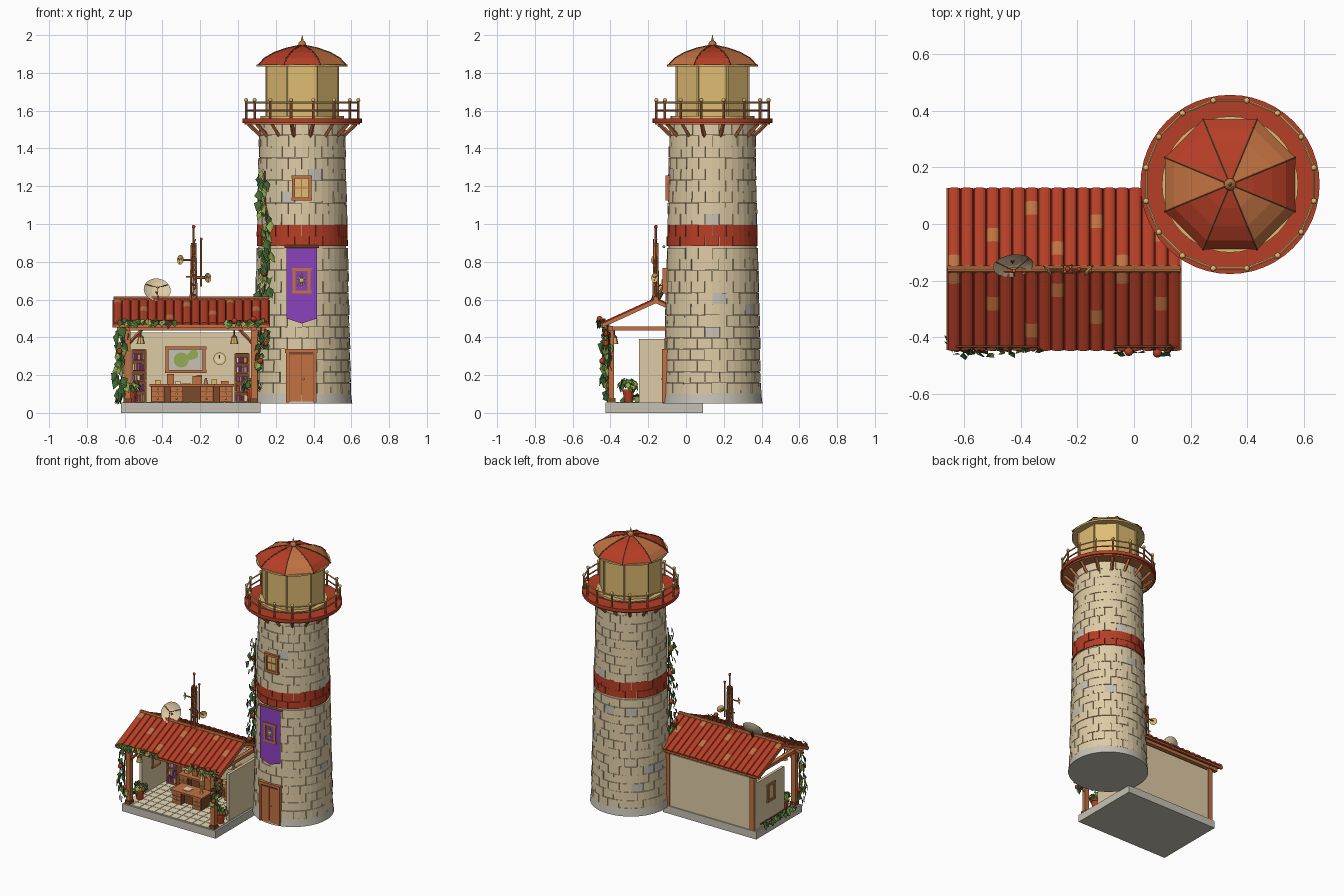
import bpy, bmesh, random
from math import sin, cos, pi, radians
from mathutils import Vector as V, Matrix as M

if "Cube" in bpy.data.objects:
    bpy.data.objects.remove(bpy.data.objects["Cube"])

random.seed(4)
SRGB = dict(stone=(222, 203, 165), red=(182, 62, 38), wood=(194, 114, 66), dark_wood=(122, 74, 42),
            gold=(224, 188, 114), purple=(138, 66, 190), leaf=(66, 106, 52), lime=(148, 172, 82),
            grey=(198, 193, 180), cream=(234, 220, 186))
MATS = {}
for k, c in SRGB.items():
    m = bpy.data.materials.new(k)
    m.diffuse_color = [((v / 255 + .055) / 1.055) ** 2.4 for v in c] + [1]
    m.use_nodes = True
    m.node_tree.nodes["Principled BSDF"].inputs["Base Color"].default_value = m.diffuse_color
    MATS[k] = m


class Part:
    """Collects primitives into one named object."""
    def __init__(s, name):
        s.name, s.bm, s.used = name, bmesh.new(), []

    def idx(s, mat):
        if mat not in s.used:
            s.used.append(mat)
        return s.used.index(mat)

    def mark(s, verts, mat):
        for f in {f for v in verts for f in v.link_faces}:
            f.material_index = s.idx(mat)

    def box(s, mat, x0, x1, y0, y1, z0, z1):
        t = M.Translation(((x0 + x1) / 2, (y0 + y1) / 2, (z0 + z1) / 2)) @ M.Diagonal((x1 - x0, y1 - y0, z1 - z0, 1))
        s.mark(bmesh.ops.create_cube(s.bm, size=1, matrix=t)['verts'], mat)

    def tube(s, mat, p, q, r, r2=None, n=8, spin=0):
        p, q = V(p), V(q)
        d = q - p
        t = M.Translation((p + q) / 2) @ d.to_track_quat('Z', 'Y').to_matrix().to_4x4() @ M.Rotation(spin, 4, 'Z')
        s.mark(bmesh.ops.create_cone(s.bm, cap_ends=True, segments=n, radius1=r, radius2=r if r2 is None else r2,
                                     depth=d.length, matrix=t)['verts'], mat)

    def ball(s, mat, c, r):
        s.mark(bmesh.ops.create_uvsphere(s.bm, u_segments=10, v_segments=6, radius=r, matrix=M.Translation(c))['verts'], mat)

    def poly(s, mat, pts):
        f = s.bm.faces.new([s.bm.verts.new(p) for p in pts])
        f.material_index = s.idx(mat)

    def leaf(s, p, out, size):
        out = (V(out) + V([random.uniform(-.4, .4) for _ in range(3)])).normalized()
        d = V((random.uniform(-.6, .6), random.uniform(-.6, .6), -1))
        d = (d - out * d.dot(out) * .8).normalized()
        w, p = d.cross(out).normalized() * size * .4, V(p)
        mat = 'lime' if random.random() < .3 else 'leaf'
        mid, tip, up = p + d * size * .45, p + d * size, out * size * .12
        s.poly(mat, [p, mid + w + up, tip, mid])
        s.poly(mat, [p, mid, tip, mid - w + up])

    def done(s, smooth=False):
        me = bpy.data.meshes.new(s.name)
        s.bm.to_mesh(me)
        s.bm.free()
        for k in s.used:
            me.materials.append(MATS[k])
        o = bpy.data.objects.new(s.name, me)
        bpy.context.collection.objects.link(o)
        if smooth:
            bpy.ops.object.select_all(action='DESELECT')
            o.select_set(True)
            bpy.context.view_layer.objects.active = o
            bpy.ops.object.shade_smooth_by_angle(angle=radians(35))
        return o


CX, CY = .34, .14


def at(r, a, z):
    return V((CX + r * cos(a), CY + r * sin(a), z))


def tower_r(z):
    return .255 - .03 * (z - .1) / 1.4


# Tower foundation and core
p = Part('tower_base')
p.tube('grey', (CX, CY, .05), (CX, CY, .105), .265, .258, 40)
p.done(True)
p = Part('tower_core')
p.tube('stone', (CX, CY, .1), (CX, CY, 1.54), .249, .219, 40)
p.done(True)

# Staggered bricks with a red band
p = Part('tower_bricks')
ROWS, N = 24, 20
h = 1.43 / ROWS
for i in range(ROWS):
    z0, z1 = .1 + i * h, .1 + (i + 1) * h - .0015
    for j in range(N):
        a0 = 2 * pi * (j + .5 * (i % 2)) / N
        a1, k = a0 + 2 * pi / N * .965, random.uniform(0, .005)
        am = (a0 + a1) / 2
        mat = 'red' if i in (13, 14) else 'grey' if random.random() < .03 else 'stone'
        zs = (z0 + .01 * (i == 13), z1 + .006 * (i == 14)) if mat == 'red' else (z0, z1)
        o = [at(tower_r(z) + k, a, z) for z in zs for a in (a0, am, a1)]
        b = [at(tower_r(z) - .02, a, z) for z in zs for a in (a0, am, a1)]
        for q in ([o[0], o[1], o[4], o[3]], [o[1], o[2], o[5], o[4]], [o[3], o[4], o[5], b[5], b[4], b[3]],
                  [b[0], b[1], b[2], o[2], o[1], o[0]], [b[0], o[0], o[3], b[3]], [o[2], b[2], b[5], o[5]]):
            p.poly(mat, q)
p.done()

# Gallery deck, brackets and railing
p = Part('gallery_deck')
p.tube('red', (CX, CY, 1.535), (CX, CY, 1.558), .317, n=48)
p.tube('wood', (CX, CY, 1.526), (CX, CY, 1.536), .305, n=48)
p.tube('gold', (CX, CY, 1.555), (CX, CY, 1.572), .222, n=40)
p.done(True)
p = Part('gallery_railing')
for i in range(16):
    a, b = 2 * pi * (i + .5) / 16, 2 * pi * (i + 1.5) / 16
    p.tube('wood', at(.22, a, 1.465), at(.29, a, 1.53), .011, n=4)
    p.tube('wood', at(.303, a, 1.555), at(.303, a, 1.65), .007)
    p.ball('gold', at(.303, a, 1.656), .011)
    for z in (1.6, 1.643):
        p.tube('wood' if z < 1.62 else 'gold', at(.303, a, z), at(.303, b, z), .005, n=6)
p.done()

# Octagonal lantern room under a round eave plate
p = Part('lantern_room')
p.tube('gold', (CX, CY, 1.57), (CX, CY, 1.84), .206, n=8, spin=pi / 8)
p.tube('gold', (CX, CY, 1.833), (CX, CY, 1.845), .241, n=40)
for i in range(8):
    a = (i + .5) * pi / 4
    p.tube('gold', at(.205, a, 1.56), at(.205, a, 1.84), .007, n=6)
p.done()

# Dome with two roof colours, ribs and finial
p = Part('lantern_dome')
prof = [(.25, 1.843), (.215, 1.878), (.16, 1.907), (.09, 1.93), (.02, 1.944)]
for i in range(8):
    a, b = (i - .5) * pi / 4, (i + .5) * pi / 4
    for (r0, z0), (r1, z1) in zip(prof, prof[1:]):
        p.poly('wood' if i in (1, 4, 7) else 'red', [at(r0, a, z0), at(r0, b, z0), at(r1, b, z1), at(r1, a, z1)])
        p.tube('dark_wood', at(r0, a, z0), at(r1, a, z1), .004, n=5)
p.ball('wood', (CX, CY, 1.95), .022)
p.tube('gold', (CX, CY, 1.96), (CX, CY, 2.0), .01, .001)
p.done()


# Windows: frame, pane and cross bars on a plane facing -y
def window(p, x, y, z, w, h, pane='gold', d=.01):
    p.box(pane, x - w, x + w, y, y + .03, z - h, z + h)
    for sx in (-1, 1):
        p.box('wood', x + sx * w - .008, x + sx * w + .008, y - d, y + .03, z - h - .008, z + h + .008)
        p.box('wood', x - w - .012, x + w + .012, y - d - .001, y + .03, z + sx * h - .008, z + sx * h + .008)


p = Part('upper_window')
window(p, .337, -.098, 1.19, .043, .058)
p.box('wood', .334, .34, -.103, -.09, 1.13, 1.25)
p.box('wood', .294, .38, -.103, -.09, 1.187, 1.193)
p.done()
p = Part('tower_door')
p.box('dark_wood', .263, .407, -.119, -.07, .06, .32)
for x0, x1 in ((.272, .333), (.337, .398)):
    p.box('wood', x0, x1, -.124, -.1, .06, .31)
for x in (.262, .408):
    p.box('wood', x - .008, x + .008, -.126, -.07, .055, .325)
p.box('wood', .25, .42, -.128, -.07, .318, .338)
p.ball('gold', (.347, -.125, .18), .006)
p.done()

# Pointed banner with framed sun emblem
p = Part('banner')
shape = [(.258, .88), (.258, .5), (.338, .473), (.418, .5), (.418, .88)]
for y in (-.119, -.115):
    p.poly('purple', [(x, y, z) for x, z in shape])
p.tube('wood', (.245, -.117, .88), (.43, -.117, .88), .008)
window(p, .337, -.1195, .7, .04, .06, 'purple', .005)
for i in range(8):
    a = i * pi / 4
    p.tube('gold', (.337, -.12, .7), (.337 + .03 * cos(a), -.12, .7 + .04 * sin(a)), .007, .001, 5)
p.ball('gold', (.337, -.114, .7), .016)
p.done()

# House slab, floor tiles and walls
p = Part('house_slab')
p.box('grey', -.62, .12, -.425, .09, 0, .054)
for i in range(12):
    for j in range(8):
        x, y = -.61 + i * .06, -.415 + j * .062
        p.box('cream', x, x + .057, y, y + .059, .05, .058)
p.done()
p = Part('house_walls')
p.box('stone', -.605, .105, .06, .082, .054, .425)
p.box('stone', -.605, -.585, -.25, .08, .054, .39)
p.box('stone', .085, .105, -.25, .08, .054, .39)
p.done()
p = Part('side_window')
window(p, 0, 0, 0, .034, .056, 'gold', .006)
o = p.done()
o.matrix_world = M.Translation((-.607, -.095, .27)) @ M.Rotation(-pi / 2, 4, 'Z')

# Timber frame
p = Part('timber_frame')
for x in (-.585, .085):
    s = 1 if x < 0 else -1
    for y in (-.395, .075):
        p.box('wood', x - .017, x + .017, y - .015, y + .015, .055, .45)
    p.box('dark_wood', x - .021, x + .021, -.416, -.374, .055, .08)
    p.tube('wood', (x, -.395, .36), (x + s * .08, -.395, .445), .009, n=4)
    p.box('wood', x - .014, x + .014, -.43, .1, .435, .457)
for y in (-.4, .08):
    p.box('wood', -.64, .145, y - .014, y + .014, .437, .46)
p.done()

# Barrel tile roof: two slopes of long half-round tiles with a few lighter patches
p = Part('tile_roof')
COLS, CR = 18, 6
cw = .825 / COLS
odd = {(int(3.5 + 2.6 * i), (2 + 2 * i) % 5) for i in range(-1, 6)}
for s in (-1, 1):
    def slope(t, x, up):
        return V((x, -.16 + s * (.285 * t + up * .3), .596 - .13 * t + up * .9))
    p.poly('wood', [slope(0, -.655, -.008), slope(0, .16, -.008), slope(1, .16, -.008), slope(1, -.655, -.008)])
    for c in range(COLS):
        for r in range(CR):
            u, v = [[slope(t / CR, -.66 + cw * (c + .5 - .5 * cos(a)), .014 * sin(a))
                     for a in [pi * n / 6 for n in range(7)]] for t in (r, r + 1)]
            for n in range(6):
                p.poly('wood' if (c, r) in odd else 'red', [u[n], u[n + 1], v[n + 1], v[n]])
        p.poly('red', v)
    for x in (-.655, .16):
        p.tube('wood', slope(0, x, -.006), slope(1.0, x, -.006), .012, n=4, spin=pi / 4)
    p.tube('wood', slope(.98, -.66, -.012), slope(.98, .165, -.012), .009, n=4, spin=pi / 4)
p.tube('wood', (-.66, -.16, .602), (.165, -.16, .602), .014, n=10)
p.done(True)


# Dishes and antenna mast on the ridge
def dish(p, c, n, r, mat='stone'):
    q = V(n).normalized().to_track_quat('Z', 'Y')
    def pt(k, a):
        return V(c) + q @ V((r * k * cos(a), r * k * sin(a), r * .3 * k * k))
    ks = (.02, .4, .75, 1)
    for i in range(20):
        a, b = 2 * pi * i / 20, 2 * pi * (i + 1) / 20
        for k0, k1 in zip(ks, ks[1:]):
            p.poly(mat, [pt(k0, a), pt(k0, b), pt(k1, b), pt(k1, a)])
    tip = V(c) + q @ V((0, 0, r * .6))
    for i in range(3):
        p.tube('wood', pt(.95, i * 2.1 + .5), tip, r * .03, n=5)
    p.ball('wood', tip, r * .09)


p = Part('satellite_dish')
dish(p, (-.43, -.13, .64), (.1, -.75, .5), .072)
p.tube('dark_wood', (-.43, -.15, .59), (-.43, -.125, .64), .009)
p.done(True)
p = Part('antenna_mast')
MX, MY = -.235, -.16
for sx in (-1, 1):
    for sy in (-1, 1):
        p.tube('wood', (MX + sx * .016, MY + sy * .012, .6), (MX + sx * .01, MY + sy * .008, .9), .006, n=5)
for i in range(6):
    p.box('dark_wood', MX - .016, MX + .016, MY - .014, MY + .014, .62 + i * .052, .63 + i * .052)
    p.tube('wood', (MX - .012, MY - .012, .62 + i * .05), (MX + .012, MY - .012, .67 + i * .05), .003, n=4)
p.tube('wood', (MX, MY, .6), (MX, MY, .985), .006)
p.ball('red', (MX, MY, .985), .01)
p.tube('wood', (-.195, MY, .67), (-.195, MY, .92), .005)
p.ball('red', (-.195, MY, .92), .008)
for x, z in ((-.3, .81), (-.165, .715)):
    p.tube('wood', (MX, MY, z), (x, MY, z), .005)
    dish(p, (x, MY, z), (1 if x > MX else -1, -.9, .1), .026, 'gold')
p.tube('wood', (MX - .04, MY, .72), (MX + .06, MY, .72), .004)
p.done()

# Furniture: desk with drawers, long cabinet, shelves of books
p = Part('desk_and_cabinet')
for x0, x1, y0, y1 in ((-.36, -.13, -.23, -.11), (-.46, -.03, -.01, .058)):
    p.box('wood', x0 - .008, x1 + .008, y0 - .008, y1, .14, .152)
    p.box('dark_wood', x0 + .01, x1 - .01, y0 + .04, y1, .058, .14)
    for a in [x0, x1 - .07] + ([-.3, -.22] if x0 < -.4 else []):
        p.box('dark_wood', a, a + .07, y0, y1, .058, .14)
        for k in range(3):
            p.box('wood', a + .004, a + .066, y0 - .003, y0 + .01, .063 + k * .026, .086 + k * .026)
            p.ball('gold', (a + .035, y0 - .004, .075 + k * .026), .005)
for x, w, z, c in ((-.44, .03, .175, 'gold'), (-.375, .035, .205, 'wood'), (-.33, .025, .17, 'cream'),
                   (-.22, .03, .2, 'wood'), (-.14, .03, .178, 'gold'), (-.09, .04, .17, 'wood')):
    p.box(c, x, x + w, .02, .045, .152, z)
p.box('cream', -.3, -.25, -.2, -.15, .152, .156)
p.tube('gold', (-.17, -.17, .152), (-.17, -.17, .185), .012, .005)
p.box('dark_wood', -.24, -.19, -.075, -.03, .1, .11)
p.box('wood', -.24, -.19, -.035, -.027, .11, .195)
p.box('dark_wood', -.225, -.205, -.06, -.04, .058, .1)
p.done()
p = Part('bookshelves')
for x, top in ((-.525, .335), (.022, .315)):
    p.box('dark_wood', x - .036, x + .036, .04, .06, .058, top)
    for sx in (-1, 1):
        p.box('wood', x + sx * .036 - .004, x + sx * .036 + .004, -.005, .06, .058, top)
    for k in range(6):
        z = .058 + k * (top - .062) / 5
        p.box('wood', x - .036, x + .036, -.005, .06, z, z + .006)
        for b in range(6 if k < 5 else 0):
            p.box(random.choice(['purple', 'purple', 'cream', 'red', 'gold']), x - .031 + b * .01, x - .023 + b * .01,
                  .005, .05, z + .006, z + .03 + random.random() * .012)
p.done()

# Wall map, clock and hanging lanterns
p = Part('wall_decor')
window(p, -.277, .05, .282, .098, .062, 'grey')
for x, z, r in ((-.3, .28, .04), (-.235, .31, .025), (-.25, .3, .02)):
    p.tube('lime', (x, .051, z), (x, .046, z), r, n=14)
p.tube('gold', (-.097, .06, .287), (-.097, .045, .287), .033, n=20)
p.tube('cream', (-.097, .046, .287), (-.097, .041, .287), .025, n=20)
p.tube('dark_wood', (-.097, .04, .287), (-.097, .04, .306), .003)
for x in (-.515, -.02):
    p.tube('dark_wood', (x, -.38, .41), (x, -.38, .445), .003)
    p.tube('gold', (x, -.38, .365), (x, -.38, .4), .022, .014, n=8)
    p.tube('dark_wood', (x, -.38, .4), (x, -.38, .415), .019, .003, 6)
p.done()

# Potted plants
p = Part('potted_plants')
for x in (-.565, .075):
    p.tube('red', (x, -.305, .057), (x, -.305, .115), .021, .03, 12)
    p.tube('red', (x, -.305, .112), (x, -.305, .124), .034, n=12)
    for i in range(26):
        a, r = i * 2.4, random.uniform(.01, .04)
        p.leaf((x + r * cos(a), -.305 + r * sin(a), random.uniform(.14, .185)), (cos(a), sin(a), .6), .04)
p.done()


# Climbing vines with red flowers: stem, then leaves scattered along it
def vine(name, pts, out, count, spread, size, flowers):
    p = Part(name)
    pts = [V(q) for q in pts]
    for a, b in zip(pts, pts[1:]):
        p.tube('dark_wood', a, b, .005, n=5)
    for i in range(count):
        t = (i + random.random()) / count * (len(pts) - 1)
        k = min(int(t), len(pts) - 2)
        c = pts[k].lerp(pts[k + 1], t - k) + V([random.uniform(-1, 1) * spread for _ in range(3)]) + V(out) * .012
        p.leaf(c, out, size * random.uniform(.8, 1.2))
        if flowers and i % (count // flowers) == 4:
            p.ball('red', c + V(out) * .012, .016)
    p.done()


vine('tower_vine', [at(tower_r(z) + .012, radians(220 + 6 * sin(z * 9)), z) for z in [.52 + .095 * i for i in range(9)]],
     (-.7, -.65, .1), 70, .028, .06, 4)
vine('left_post_vine', [(-.612, -.4, .12), (-.62, -.405, .27), (-.6, -.41, .47)], (-.7, -.7, 0), 40, .025, .06, 2)
vine('right_post_vine', [(.1, -.405, .25), (.12, -.405, .36), (.12, -.42, .47)], (.5, -.8, 0), 24, .02, .05, 3)
vine('left_eave_vine', [(-.63, -.435, .485), (-.48, -.435, .485), (-.34, -.435, .488)], (0, -.8, .4), 26, .012, .038, 0)
vine('right_eave_vine', [(-.07, -.435, .488), (.05, -.435, .485), (.15, -.435, .485)], (0, -.8, .4), 22, .012, .04, 2)
vine('wall_foot_shrub', [(-.61, -.33, .09), (-.612, -.15, .085), (-.612, .03, .085)], (-1, 0, .4), 50, .012, .04, 0)
